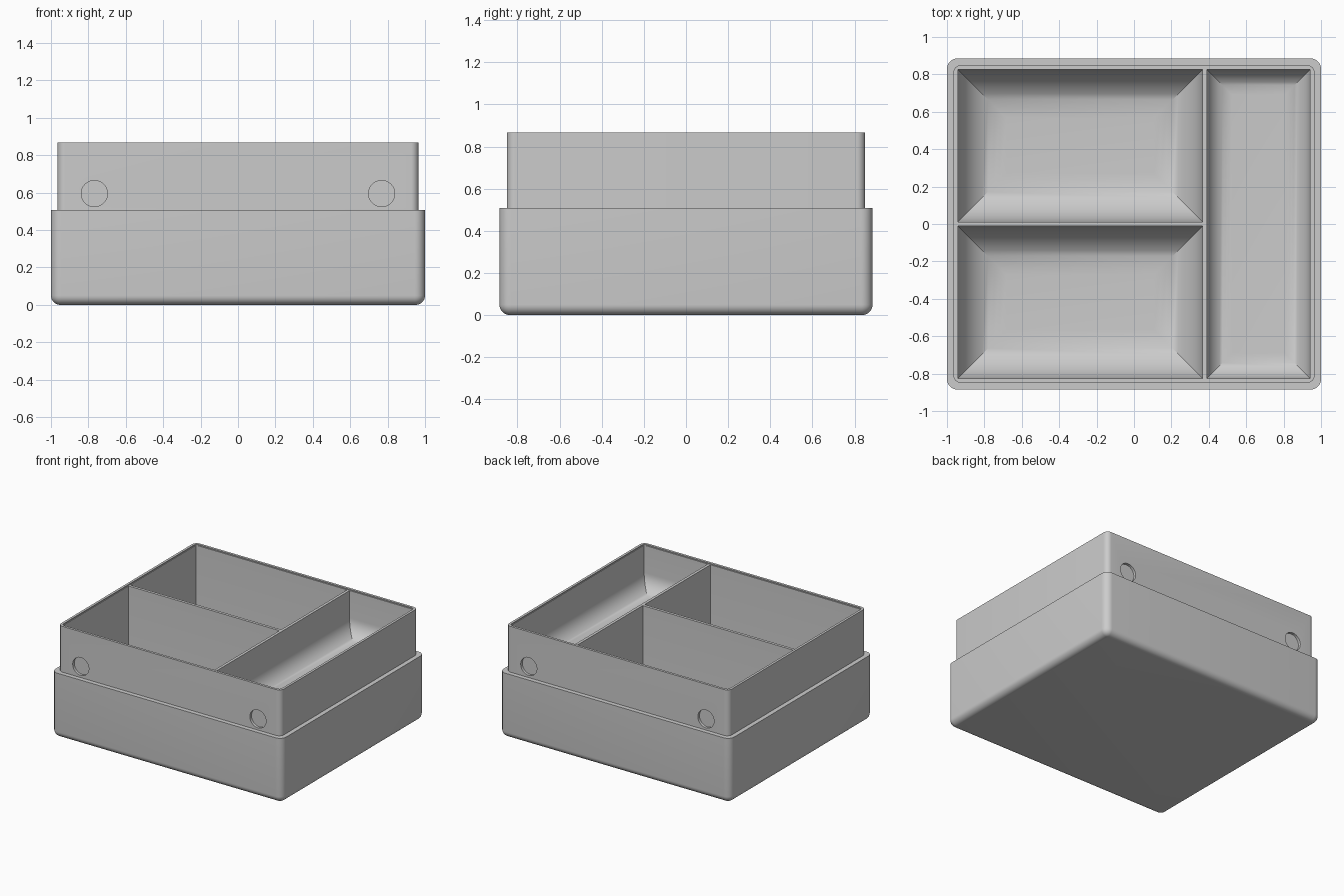
import bpy, bmesh
from math import sin, cos, pi, radians

cube = bpy.data.objects.get("Cube")
if cube:
    bpy.data.objects.remove(cube, do_unlink=True)

grey = bpy.data.materials.new("plain grey")
grey.use_nodes = True
colour = (0.6, 0.6, 0.6, 1)
grey.diffuse_color = colour
grey.node_tree.nodes["Principled BSDF"].inputs["Base Color"].default_value = colour

HALF_X, HALF_Y = 1.0, 0.885
STEP_Z, TOP_Z = 0.508, 0.867
ROUND = 0.055
SEGS = 8


def rounded_rect(hx, hy, r, z):
    """Points of a rounded rectangle, counter-clockwise."""
    points = []
    for k, (sx, sy) in enumerate([(1, 1), (-1, 1), (-1, -1), (1, -1)]):
        for i in range(SEGS + 1):
            a = (k + i / SEGS) * pi / 2
            points.append((sx * (hx - r) + r * cos(a), sy * (hy - r) + r * sin(a), z))
    return points


def rect(x0, x1, y0, y1, inset, z):
    x0, x1, y0, y1 = x0 + inset, x1 - inset, y0 + inset, y1 - inset
    return [(x0, y0, z), (x1, y0, z), (x1, y1, z), (x0, y1, z)]


def loft(name, loops):
    """Closed solid skinned through a stack of equal loops."""
    bm = bmesh.new()
    rings = [[bm.verts.new(p) for p in loop] for loop in loops]
    n = len(rings[0])
    for low, high in zip(rings, rings[1:]):
        for i in range(n):
            j = (i + 1) % n
            bm.faces.new((low[i], low[j], high[j], high[i]))
    bm.faces.new(rings[0][::-1])
    bm.faces.new(rings[-1])
    bmesh.ops.recalc_face_normals(bm, faces=bm.faces)
    mesh = bpy.data.meshes.new(name)
    bm.to_mesh(mesh)
    bm.free()
    mesh.materials.append(grey)
    obj = bpy.data.objects.new(name, mesh)
    bpy.context.collection.objects.link(obj)
    return obj


def cut(obj, cutter):
    mod = obj.modifiers.new("cut", 'BOOLEAN')
    mod.operation, mod.solver, mod.object = 'DIFFERENCE', 'EXACT', cutter
    bpy.context.view_layer.objects.active = obj
    bpy.ops.object.modifier_apply(modifier=mod.name)
    bpy.data.objects.remove(cutter, do_unlink=True)


# Box body: rounded bottom, stepped ledge, raised rim
loops = []
for i in range(SEGS + 1):
    a = i / SEGS * pi / 2
    inset = 0.05 * (1 - sin(a))
    loops.append(rounded_rect(HALF_X - inset, HALF_Y - inset, ROUND - inset, 0.05 * (1 - cos(a))))
for inset, r, z in [(0, ROUND, STEP_Z), (0.035, 0.04, STEP_Z), (0.035, 0.04, TOP_Z),
                    (0.054, 0.025, TOP_Z), (0.054, 0.025, TOP_Z - 0.008)]:
    loops.append(rounded_rect(HALF_X - inset, HALF_Y - inset, r, z))
body = loft("compartment_box", loops)

# Compartments with scooped floors: x range, y range, floor height, scoop radius
pockets = [(-0.941, 0.367, 0.011, 0.826, 0.06, 0.26),
           (-0.941, 0.367, -0.826, -0.011, 0.06, 0.26),
           (0.389, 0.941, -0.826, 0.826, 0.51, 0.135)]
for x0, x1, y0, y1, floor, r in pockets:
    scoop = []
    for i in range(13):
        a = i / 12 * pi / 2
        scoop.append(rect(x0, x1, y0, y1, r * (1 - sin(a)), floor + r * (1 - cos(a))))
    scoop.append(rect(x0, x1, y0, y1, 0, TOP_Z + 0.1))
    cut(body, loft("pocket_cutter", scoop))

# Shallow round recesses on front and back
for sx in (-1, 1):
    for sy in (-1, 1):
        bpy.ops.mesh.primitive_cylinder_add(
            vertices=40, radius=0.07, depth=0.04,
            location=(sx * 0.768, sy * (HALF_Y - 0.035), 0.595), rotation=(pi / 2, 0, 0))
        cutter = bpy.context.object
        cutter.data.materials.append(grey)
        cut(body, cutter)

# Smooth shading with sharp edges kept
bpy.ops.object.select_all(action='DESELECT')
body.select_set(True)
bpy.context.view_layer.objects.active = body
bpy.ops.object.shade_smooth_by_angle(angle=radians(30))
